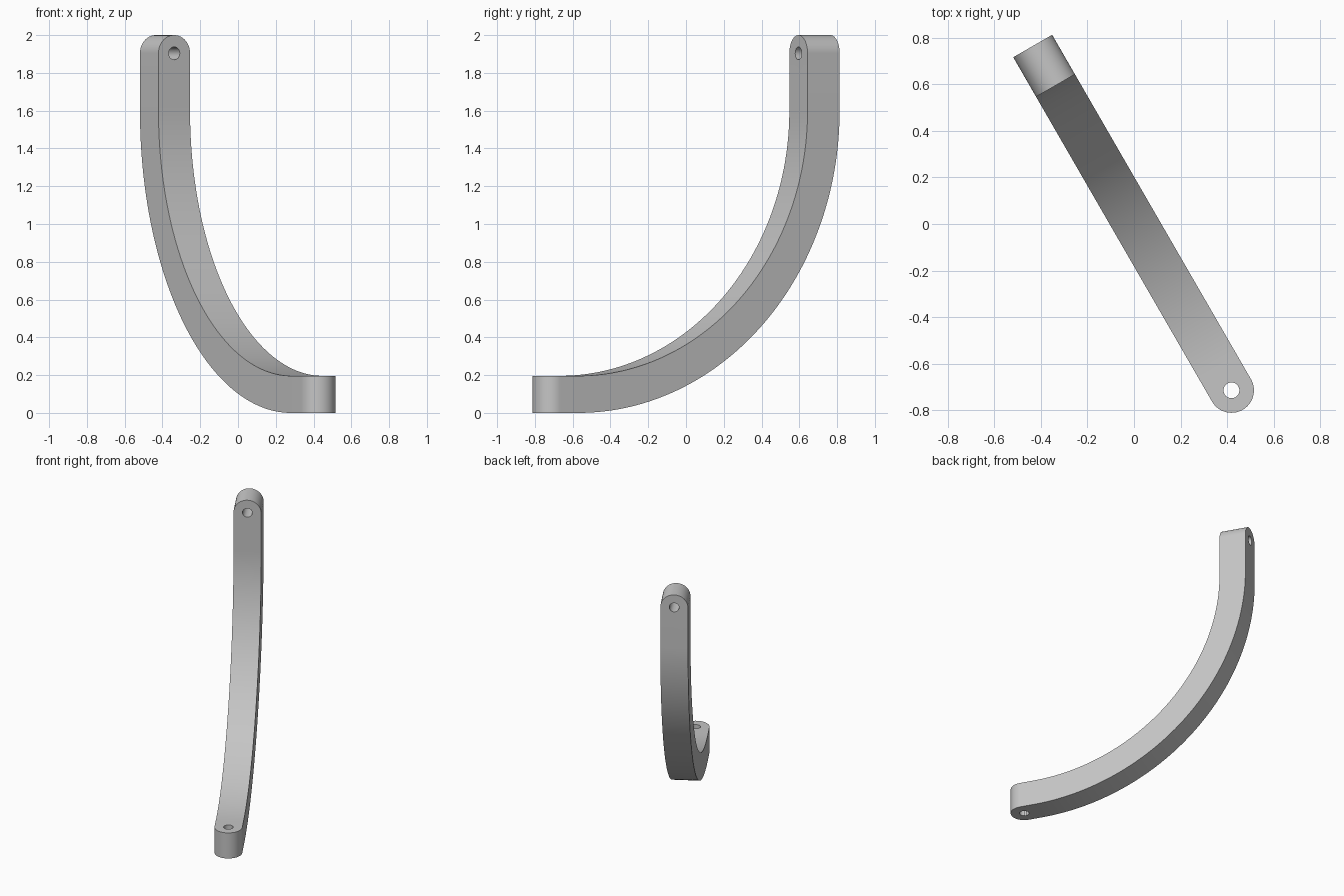
import bpy
import bmesh
from math import sin, cos, pi, radians

if "Cube" in bpy.data.objects:
    bpy.data.objects.remove(bpy.data.objects["Cube"])

HALF = 0.0965         # half the bar width, also the end rounding
THICK = 0.196
REACH = 1.709         # lower hole to outer upright face
BEND = 1.6            # outer bend radius
HEIGHT = 2.0
HOLE = 0.034
START = REACH - BEND  # where the bend begins
PIN_Z = HEIGHT - HALF
TURN = radians(30)
PLACE = (0.419, -0.715, 0)

grey = bpy.data.materials.new("plain grey")
grey.use_nodes = True
colour = (0.56, 0.56, 0.56, 1)
grey.diffuse_color = colour
grey.node_tree.nodes["Principled BSDF"].inputs["Base Color"].default_value = colour

# Stations along the bar: outer point, inner point, half width
END_STEPS, BEND_STEPS = 20, 64
stations = []
for i in range(END_STEPS + 1):            # rounded lower end
    a = pi / 2 * i / END_STEPS
    y = -HALF * cos(a)
    stations.append(((y, 0), (y, THICK), HALF * sin(a)))
for i in range(BEND_STEPS + 1):           # quarter-circle bend
    a = pi / 2 * i / BEND_STEPS
    outer, inner = [(START + r * sin(a), BEND - r * cos(a)) for r in (BEND, BEND - THICK)]
    stations.append((outer, inner, HALF))
for i in range(END_STEPS + 1):            # rounded upper end
    a = pi / 2 * i / END_STEPS
    z = PIN_Z + HALF * sin(a)
    stations.append(((REACH, z), (REACH - THICK, z), HALF * cos(a)))

# Curved bar
bm = bmesh.new()
rings = []
for outer, inner, w in stations:
    corners = [(-w, *outer), (w, *outer), (w, *inner), (-w, *inner)]
    rings.append([bm.verts.new(c) for c in corners])
for a, b in zip(rings, rings[1:]):
    for k in range(4):
        n = (k + 1) % 4
        bm.faces.new((a[k], a[n], b[n], b[k]))
bmesh.ops.remove_doubles(bm, verts=bm.verts, dist=0.00001)
bmesh.ops.recalc_face_normals(bm, faces=bm.faces)
mesh = bpy.data.meshes.new("curved_bar")
bm.to_mesh(mesh)
bm.free()
mesh.materials.append(grey)
bar = bpy.data.objects.new("curved_bar", mesh)
bpy.context.collection.objects.link(bar)


def drill(centre, tilt):
    """Cut a round pin hole through the bar."""
    bpy.ops.mesh.primitive_cylinder_add(vertices=40, radius=HOLE, depth=THICK * 2,
                                        location=centre, rotation=(tilt, 0, 0))
    cutter = bpy.context.object
    cutter.name = "hole_cutter"
    cutter.hide_render = True
    cutter.data.materials.append(grey)
    cut = bar.modifiers.new("pin_hole", 'BOOLEAN')
    cut.operation, cut.solver, cut.object = 'DIFFERENCE', 'EXACT', cutter
    bpy.ops.object.select_all(action='DESELECT')
    bpy.context.view_layer.objects.active = bar
    bar.select_set(True)
    bpy.ops.object.modifier_apply(modifier=cut.name)
    bpy.data.objects.remove(cutter)


# Pin holes in the lower and upper ends
drill((0, 0, THICK / 2), 0)
drill((0, REACH - THICK / 2, PIN_Z), pi / 2)

bpy.ops.object.shade_smooth_by_angle(angle=radians(30))
bar.rotation_euler.z = TURN
bar.location = PLACE
